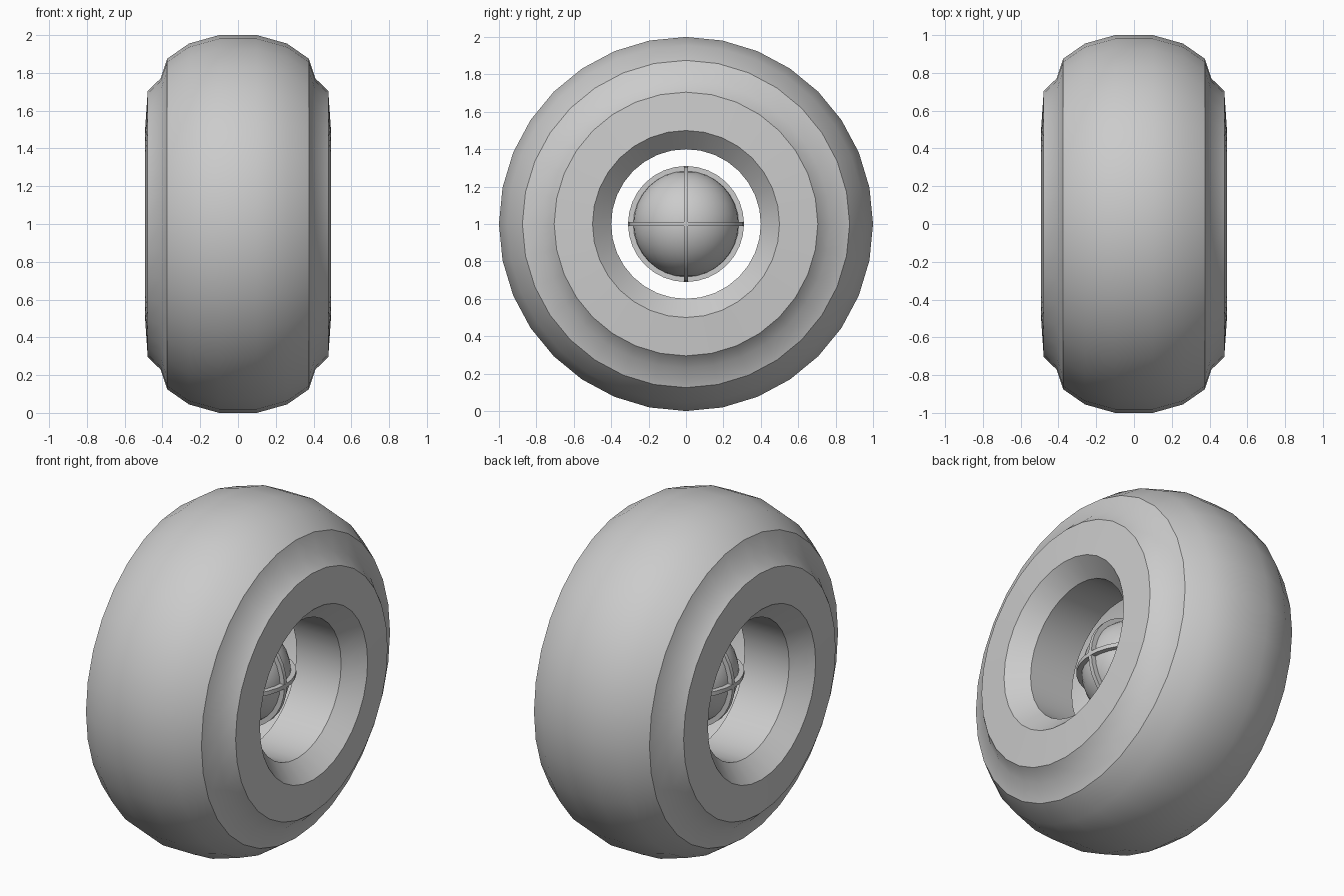
import bpy, math

if "Cube" in bpy.data.objects:
    bpy.data.objects.remove(bpy.data.objects["Cube"])

grey = bpy.data.materials.new("plain grey")
grey.diffuse_color = (0.6, 0.6, 0.6, 1)
grey.use_nodes = True
grey.node_tree.nodes["Principled BSDF"].inputs["Base Color"].default_value = grey.diffuse_color
SEG = 32


def finish(ob):
    """Material and smooth shading with sharp creases."""
    ob.data.materials.clear()
    ob.data.materials.append(grey)
    bpy.ops.object.select_all(action='DESELECT')
    ob.select_set(True)
    bpy.context.view_layer.objects.active = ob
    bpy.ops.object.shade_smooth_by_angle(angle=math.radians(30))


def revolve(name, profile, closed=False, rotation=(0, 0, 0)):
    """Revolve (x, radius) points about the x axis through z = 1."""
    n = len(profile)
    verts = []
    for j in range(SEG):
        a = 2 * math.pi * j / SEG
        verts += [(x, r * math.sin(a), r * math.cos(a)) for x, r in profile]
    faces = []
    for j in range(SEG):
        k = (j + 1) % SEG
        for i in range(n if closed else n - 1):
            m = (i + 1) % n
            faces.append((j * n + i, j * n + m, k * n + m, k * n + i))
    me = bpy.data.meshes.new(name)
    me.from_pydata(verts, [], faces)
    ob = bpy.data.objects.new(name, me)
    bpy.context.collection.objects.link(ob)
    ob.location = (0, 0, 1)
    ob.rotation_euler = rotation
    finish(ob)
    return ob


# Tyre shell: mirrored half profile, open in the middle of the bore
half = [(0.10, 1.0), (0.26, 0.955), (0.375, 0.875), (0.41, 0.77),
        (0.478, 0.705), (0.492, 0.50), (0.39, 0.40), (0.10, 0.40)]
revolve("tyre", [(-x, r) for x, r in reversed(half)] + half)

# Central ball
bpy.ops.mesh.primitive_uv_sphere_add(segments=32, ring_count=16, radius=0.283,
                                     location=(0, 0, 1))
ball = bpy.context.object
ball.name = "hub_ball"
finish(ball)

# Three crossing hoops around the ball
w = 0.012
section = [(-w, 0.275), (-w, 0.31), (w, 0.31), (w, 0.275)]
q = math.pi / 2
for name, rot in (("hoop_side", (0, 0, 0)), ("hoop_upright", (0, 0, q)),
                  ("hoop_level", (0, q, 0))):
    revolve(name, section, True, rot)
